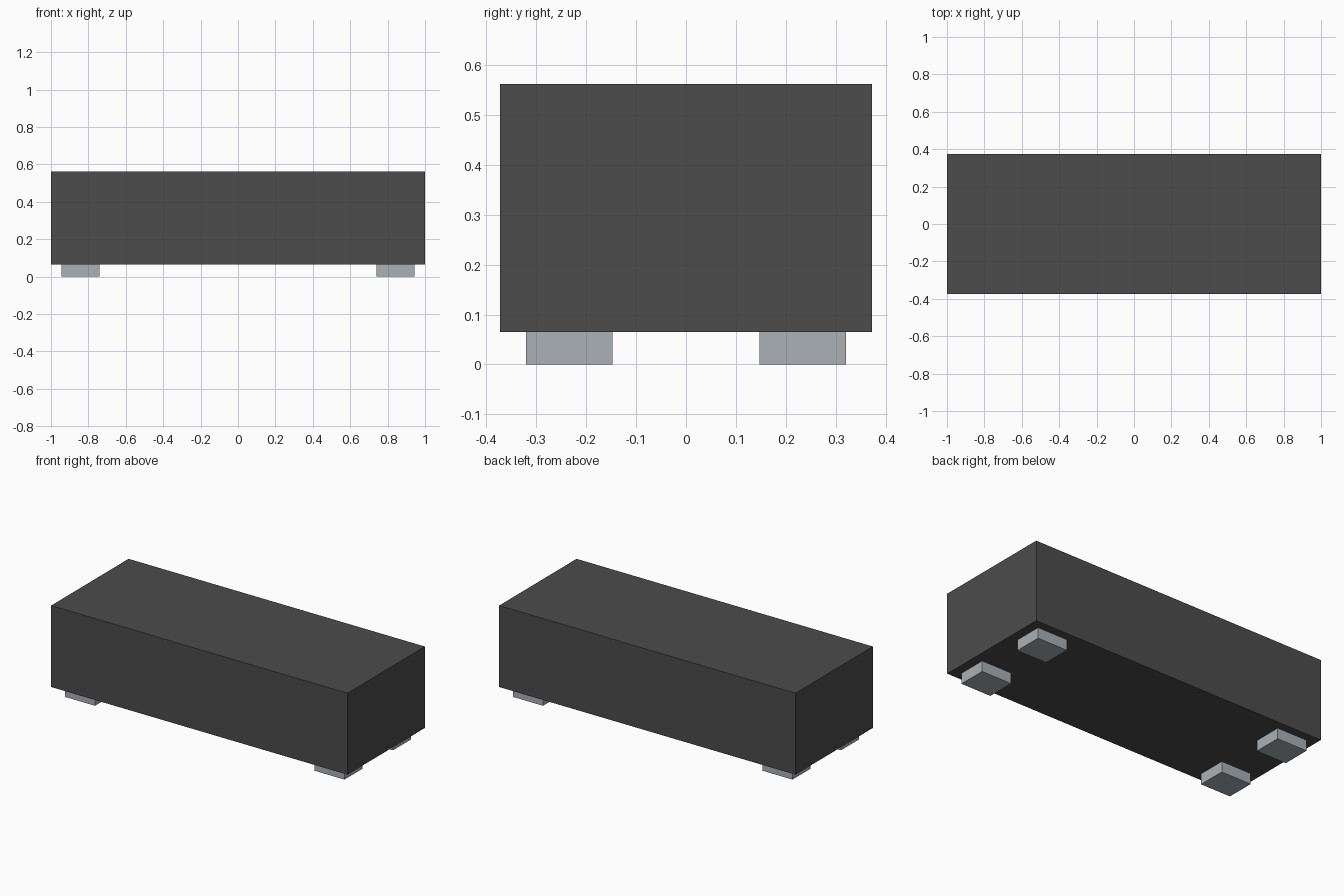
import bpy

cube = bpy.data.objects.get("Cube")
if cube:
    bpy.data.objects.remove(cube, do_unlink=True)


def material(name, rgb):
    mat = bpy.data.materials.new(name)
    mat.use_nodes = True
    mat.diffuse_color = (*rgb, 1)
    mat.node_tree.nodes["Principled BSDF"].inputs["Base Color"].default_value = (*rgb, 1)
    return mat


def box(name, center, size, mat):
    bpy.ops.mesh.primitive_cube_add(size=1, location=center)
    obj = bpy.context.object
    obj.name = name
    obj.scale = size
    bpy.ops.object.transform_apply(location=False, rotation=False, scale=True)
    obj.data.materials.append(mat)
    return obj


charcoal = material("charcoal", (0.072, 0.072, 0.072))
light_grey = material("light grey", (0.40, 0.44, 0.47))

# Main block
bottom, top = 0.065, 0.562
box("body", (0, 0, (bottom + top) / 2), (2, 0.746, top - bottom), charcoal)

# Four feet under the corners
for x_name, sx in (("left", 1), ("right", -1)):
    for y_name, sy in (("front", -1), ("back", 1)):
        box(f"{y_name}_{x_name}_foot", (sx * 0.842, sy * 0.234, bottom / 2),
            (0.203, 0.174, bottom), light_grey)
